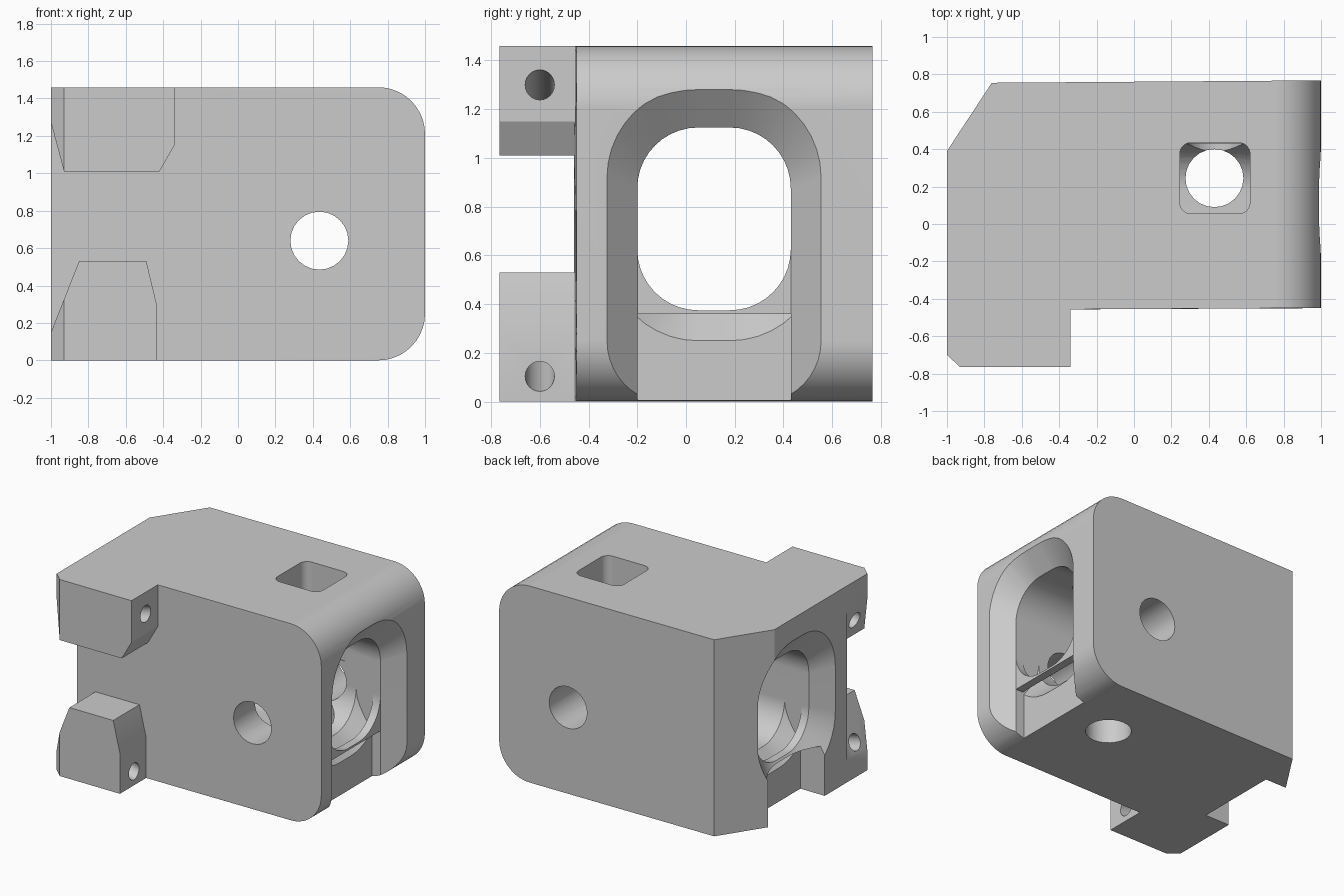
import bpy, bmesh
from math import sin, cos, pi, radians
from mathutils import Vector

if "Cube" in bpy.data.objects:
    bpy.data.objects.remove(bpy.data.objects["Cube"])

grey = bpy.data.materials.new("light_grey")
grey.use_nodes = True
COLOUR = (0.6, 0.6, 0.6, 1)
grey.diffuse_color = COLOUR
grey.node_tree.nodes["Principled BSDF"].inputs["Base Color"].default_value = COLOUR


def hull(name, points):
    """Convex solid around the given points."""
    bm = bmesh.new()
    for p in points:
        bm.verts.new(p)
    out = bmesh.ops.convex_hull(bm, input=bm.verts)
    spare = {g for g in out["geom_interior"] + out["geom_unused"]
             if isinstance(g, bmesh.types.BMVert)}
    bmesh.ops.delete(bm, geom=list(spare), context='VERTS')
    bmesh.ops.dissolve_limit(bm, angle_limit=radians(0.5), verts=bm.verts, edges=bm.edges)
    bmesh.ops.recalc_face_normals(bm, faces=bm.faces)
    mesh = bpy.data.meshes.new(name)
    bm.to_mesh(mesh)
    bm.free()
    mesh.materials.append(grey)
    obj = bpy.data.objects.new(name, mesh)
    bpy.context.collection.objects.link(obj)
    return obj


def box(name, x, y, z):
    return hull(name, [(a, b, c) for a in x for b in y for c in z])


def rounded(u0, u1, v0, v1, r, n=10):
    """Outline of a rounded rectangle."""
    pts = []
    for k, (u, v) in enumerate([(u1 - r, v1 - r), (u0 + r, v1 - r),
                                (u0 + r, v0 + r), (u1 - r, v0 + r)]):
        for i in range(n + 1):
            a = (k + i / n) * pi / 2
            pts.append((u + r * cos(a), v + r * sin(a)))
    return pts


def rod(name, a, b, r, n=24):
    """Round bar from a to b."""
    a, b = Vector(a), Vector(b)
    turn = (b - a).to_track_quat('Z', 'Y')
    ring = [turn @ Vector((r * cos(2 * pi * i / n), r * sin(2 * pi * i / n), 0)) for i in range(n)]
    return hull(name, [e + p for e in (a, b) for p in ring])


def combine(target, tool, how):
    mod = target.modifiers.new(how, 'BOOLEAN')
    mod.operation, mod.solver, mod.object = how, 'EXACT', tool
    bpy.context.view_layer.objects.active = target
    bpy.ops.object.modifier_apply(modifier=mod.name)
    bpy.data.objects.remove(tool)


# Main block: right edges rounded, back left corner bevelled
H = 1.46
outline = [p for p in rounded(0, 1, 0, H, 0.25) if p[0] > 0.7]
points = [(x, y, z) for x, z in outline for y in (-0.45, 0.766)]
for z in (0, H):
    points += [(-1, -0.46, z), (-1, 0.39, z), (-0.76, 0.755, z)]
body = hull("mounting_block", points)

# Two front lugs with a bevelled outer corner
lugs = {
    "upper_lug": [(-1, H), (-0.34, H), (-0.34, 1.15), (-0.42, 1.01), (-0.93, 1.01), (-1, 1.27)],
    "lower_lug": [(-1, 0), (-0.435, 0), (-0.435, 0.3), (-0.49, 0.53), (-0.85, 0.53), (-1, 0.15)],
}
for name, shape in lugs.items():
    lug = hull(name, [(x, y, z) for x, z in shape for y in (-0.765, -0.4)])
    wedge = hull("wedge", [(x, y, z) for x, y in [(-1.07, -0.635), (-0.86, -0.83), (-1.07, -0.83)]
                           for z in (-0.1, 1.6)])
    combine(lug, wedge, 'DIFFERENCE')
    combine(body, lug, 'UNION')

# Tunnel along x
Y0, Y1, Z0, Z1, R = -0.2, 0.43, 0.375, 1.125, 0.25


def section(x, oy=0, oz=0, low=Z0):
    return [(x, y, z) for y, z in rounded(Y0 - oy, Y1 + oy, low - oz, Z1 + oz, R + oy)]


cuts = [hull("tunnel", section(-1.2) + section(1.2))]
for side in (-1, 1):
    # Flared mouth, running out through the floor on the rounded side
    low = Z0 if side < 0 else -0.6
    cuts.append(hull("mouth", section(side * 0.87, low=low)
                     + section(side * 1.1, 0.22, 0.3, low)))
    # Floor notch and the sloped sill above it
    cuts.append(box("notch", (side * 0.8, side * 1.2), (Y0, Y1), (-0.1, 0.6)))
    sill = hull("sill", section(side * 0.67) + section(side * 0.8, 0.125, 0.125)
                + section(side * 0.81, 0.125, 0.125))
    combine(sill, box("limit", (side * 0.5, side * 1.2), (Y0, Y1), (0, 0.75)), 'INTERSECT')
    cuts.append(sill)

# The notch must leave the sill standing only below the sloped lip
for cut in [c for c in cuts if c.name.startswith("notch")]:
    top = box("trim", (-1.3, 1.3), (-1, 1), (0.36, 0.7))
    combine(cut, top, 'DIFFERENCE')

# Cross hole, square window above and round drain below
cuts.append(rod("cross_hole", (0.435, -1, 0.64), (0.435, 1, 0.64), 0.155))
cuts.append(rod("floor_hole", (0.43, 0.245, -0.1), (0.43, 0.245, 0.6), 0.155))
window = rounded(0.245, 0.62, 0.055, 0.435, 0.06, 6)
cuts.append(hull("window", [(x, y, z) for x, y in window for z in (0.8, 1.6)]))

# Slanted screw holes through the lugs
for z_right, z_left in ((1.31, 1.11), (0.07, 0.27)):
    cuts.append(rod("screw_hole", (-0.3, -0.6, z_right), (-1.1, -0.6, z_left), 0.06))

for cut in cuts:
    combine(body, cut, 'DIFFERENCE')

# Smooth curves, crisp edges
bpy.ops.object.select_all(action='DESELECT')
body.select_set(True)
bpy.context.view_layer.objects.active = body
bpy.ops.object.shade_smooth_by_angle(angle=radians(25))
weighted = body.modifiers.new("weighted_normals", 'WEIGHTED_NORMAL')
weighted.keep_sharp = True
